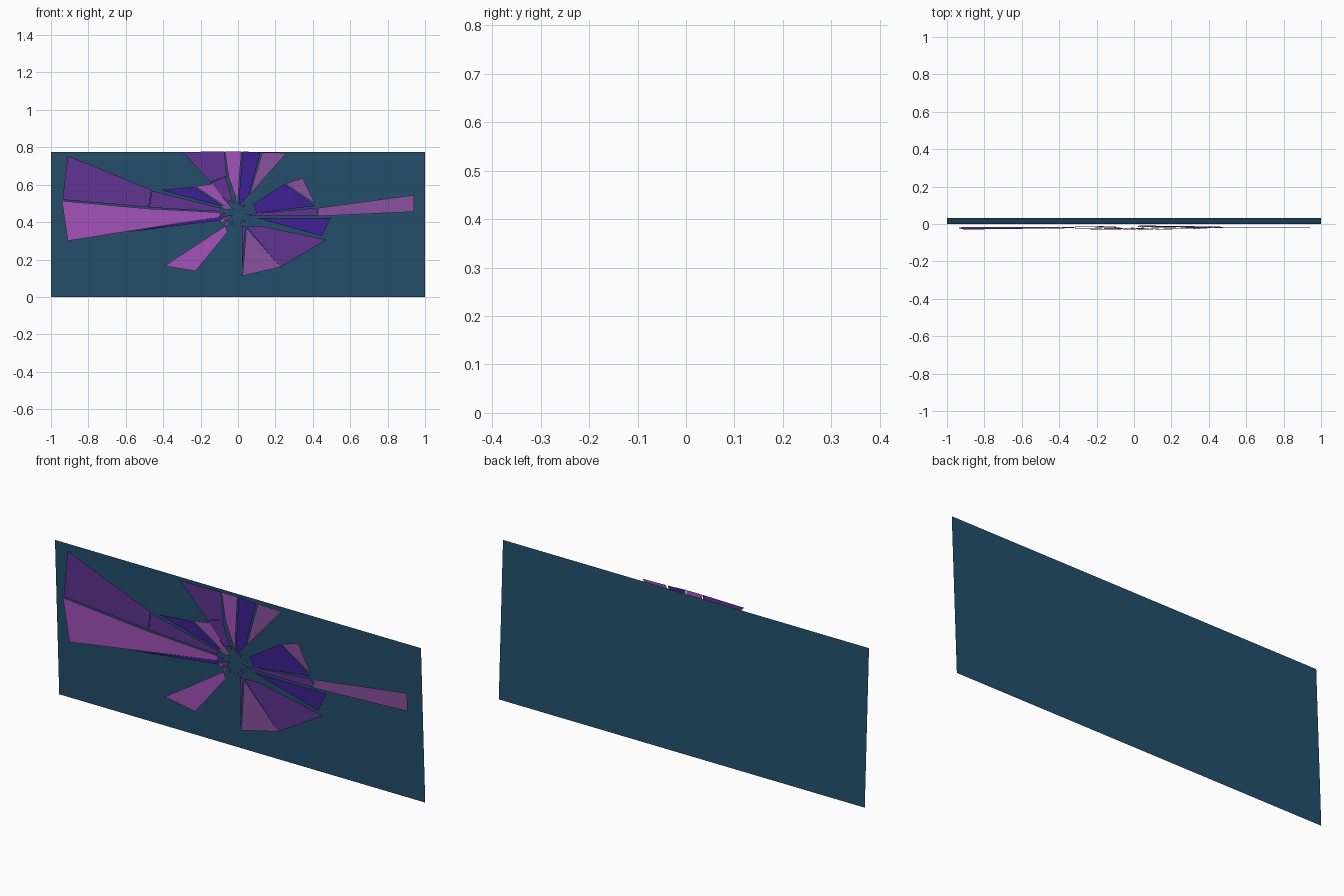
import bpy, math, random

if "Cube" in bpy.data.objects:
    bpy.data.objects.remove(bpy.data.objects["Cube"])

random.seed(4)


def material(name, rgb):
    m = bpy.data.materials.new(name)
    lin = [(c / 255 / 12.92 if c < 11 else ((c / 255 + 0.055) / 1.055) ** 2.4) for c in rgb]
    m.diffuse_color = (*lin, 1)
    m.use_nodes = True
    m.node_tree.nodes["Principled BSDF"].inputs["Base Color"].default_value = m.diffuse_color
    return m


TEAL = material("deep teal", (36, 80, 109))
INDIGO = material("indigo", (65, 32, 150))
PURPLE = material("purple", (98, 52, 148))
MAGENTA = material("bright magenta", (166, 84, 190))
MAUVE = material("mauve", (141, 82, 162))


def sheet(name, mat, pts, y0, slope):
    """Flat polygon given in x, z, lying on the plane y = y0 + slope * z, facing -y."""
    area = sum(a[0] * b[1] - b[0] * a[1] for a, b in zip(pts, pts[1:] + pts[:1]))
    if area < 0:
        pts = pts[::-1]
    mesh = bpy.data.meshes.new(name)
    mesh.from_pydata([(x, y0 + slope * z, z) for x, z in pts], [], [range(len(pts))])
    mesh.materials.append(mat)
    obj = bpy.data.objects.new(name, mesh)
    bpy.context.collection.objects.link(obj)
    return obj


def shard(name, mat, *pts, y0=-0.005):
    return sheet(name, mat, list(pts), y0, -0.0325)


# Leaning back panel
sheet("back_panel", TEAL, [(-1, 0), (1, 0), (1, 0.775), (-1, 0.775)], 0.033, -0.0426)

# Long shards on the left
shard("left_upper_blade", PURPLE, (-.91, .755), (-.463, .573), (-.477, .48), (-.938, .52))
shard("left_lower_blade", MAGENTA, (-.942, .514), (-.48, .472), (-.10, .452), (-.10, .428), (-.91, .3))
shard("left_strip", PURPLE, (-.46, .567), (-.09, .475), (-.10, .457), (-.475, .478))
shard("left_dark_blade", INDIGO, (-.415, .572), (-.235, .588), (-.07, .478), (-.10, .487))
shard("left_sliver", INDIGO, (-.595, .346), (-.09, .43), (-.09, .41))
shard("left_bright_chip", MAGENTA, (-.23, .592), (-.137, .604), (-.05, .492), (-.08, .492))
shard("left_small_chip", PURPLE, (-.15, .61), (-.067, .642), (-.03, .515), (-.06, .51))

# Fan along the top edge
shard("top_purple", PURPLE, (-.297, .775), (-.073, .778), (-.06, .645), (-.147, .615))
shard("top_magenta", MAGENTA, (-.07, .778), (.018, .778), (-.002, .503), (-.05, .64))
shard("top_indigo", INDIGO, (.024, .778), (.12, .773), (.06, .55), (.025, .505), (.003, .495))
shard("top_mauve", MAUVE, (.13, .773), (.26, .77), (.062, .545))

# Right side
shard("right_dark", INDIGO, (.08, .495), (.248, .604), (.41, .487), (.10, .447))
shard("right_tip", MAUVE, (.253, .604), (.345, .636), (.415, .497))
shard("right_strip", PURPLE, (.06, .443), (.415, .476), (.43, .434), (.06, .434))
shard("right_long", MAUVE, (.43, .476), (.94, .545), (.94, .455), (.425, .432))

# Lower shards
shard("lower_right_dark", INDIGO, (.1, .422), (.497, .422), (.447, .326))
shard("lower_right_purple", PURPLE, (.045, .375), (.12, .38), (.474, .306), (.227, .16))
shard("lower_mauve", MAUVE, (.045, .37), (.227, .16), (.024, .112))
shard("lower_sliver", PURPLE, (.022, .38), (.04, .378), (.02, .115))
shard("lower_left", MAGENTA, (-.067, .38), (-.056, .347), (-.227, .138), (-.393, .166))

# Small broken chips around the impact point
for i in range(16):
    a = math.tau * (i + random.uniform(-.2, .2)) / 16
    r = random.uniform(.035, .06)
    d = random.uniform(.015, .03) + (.025 if math.cos(a) < -.6 else 0)
    w = random.uniform(.08, .13)
    pts = [((r + e) * math.cos(a + s) - .005, (r + e) * math.sin(a + s) + .447)
           for e, s in ((0, -w * .5), (d, -w), (d * .85, w))]
    shard(f"center_chip_{i + 1}", (MAGENTA, MAUVE, PURPLE)[i % 3], *pts, y0=-.003)
# Two larger chips left of the impact point
shard("center_left_chip_upper", MAUVE, (-.1, .48), (-.06, .505), (-.025, .465))
shard("center_left_chip_lower", PURPLE, (-.1, .425), (-.025, .44), (-.06, .405))
